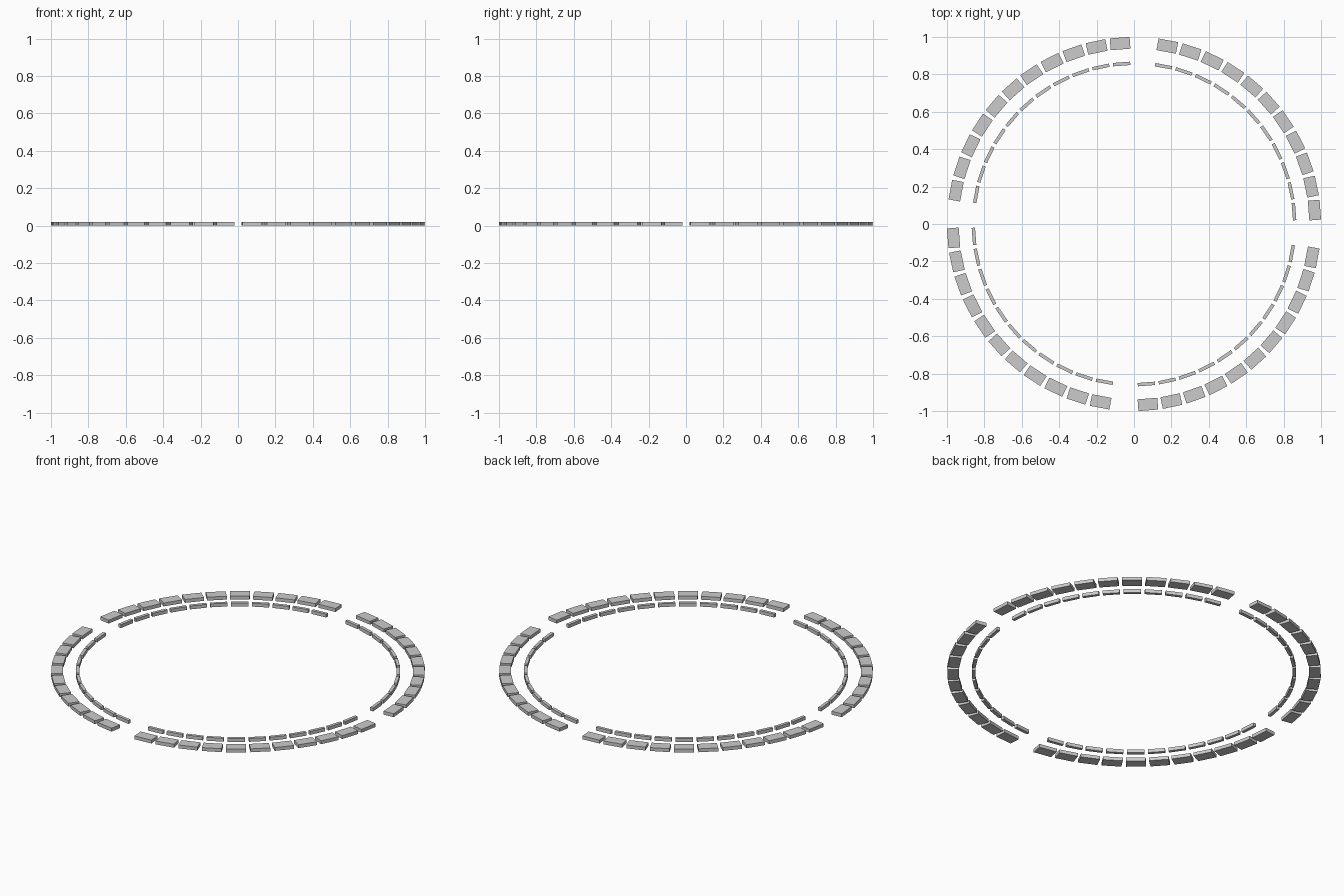
import bpy, bmesh, math
from mathutils import Matrix

if "Cube" in bpy.data.objects:
    bpy.data.objects.remove(bpy.data.objects["Cube"])

STEP = math.radians(7.5)      # 48 slots around the circle
START = math.radians(4.4)
HEIGHT = 0.02


def block_ring(name, r_in, r_out, length):
    """Ring of flat rectangular blocks, every twelfth slot left open."""
    bm = bmesh.new()
    for i in range(48):
        if i % 12 == 11:
            continue
        m = (Matrix.Rotation(START + i * STEP, 4, 'Z')
             @ Matrix.Translation(((r_in + r_out) / 2, 0, HEIGHT / 2))
             @ Matrix.Diagonal((r_out - r_in, length, HEIGHT, 1)))
        bmesh.ops.create_cube(bm, size=1, matrix=m)
    mesh = bpy.data.meshes.new(name)
    bm.to_mesh(mesh)
    bm.free()
    obj = bpy.data.objects.new(name, mesh)
    bpy.context.collection.objects.link(obj)
    return obj


# Wide outer blocks and thin inner strips
block_ring("outer_block_ring", 0.936, 0.999, 0.106)
block_ring("inner_strip_ring", 0.849, 0.867, 0.092)
